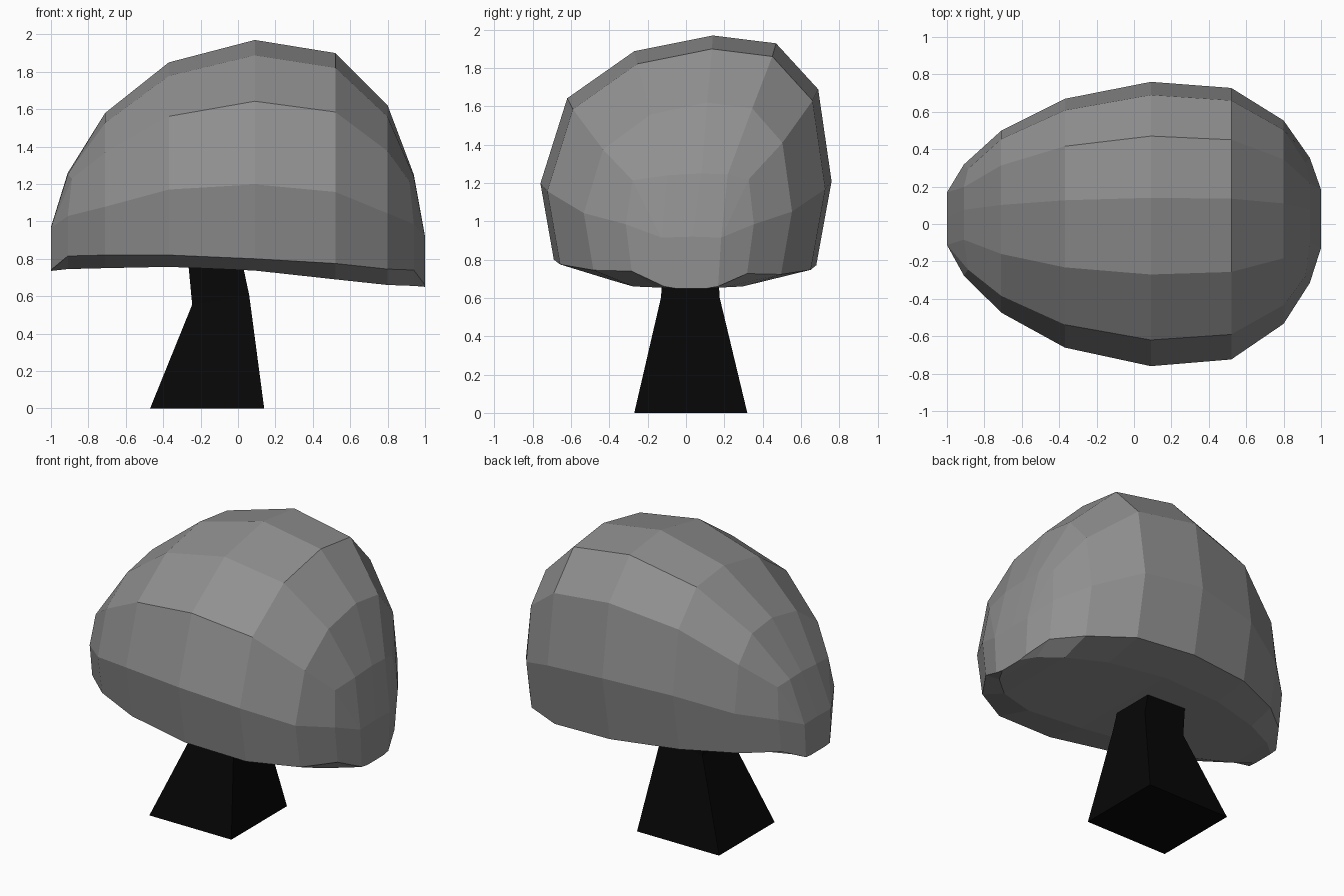
import bpy, bmesh

if "Cube" in bpy.data.objects:
    bpy.data.objects.remove(bpy.data.objects["Cube"])


def loft(name, rings, shade):
    """Skin a list of closed rings, cap both ends and give it a grey shade."""
    bm = bmesh.new()
    loops = [[bm.verts.new(p) for p in ring] for ring in rings]
    for a, b in zip(loops, loops[1:]):
        n = len(a)
        for i in range(n):
            j = (i + 1) % n
            bm.faces.new((a[i], a[j], b[j], b[i]))
    bm.faces.new(loops[0])
    bm.faces.new(loops[-1])
    bmesh.ops.remove_doubles(bm, verts=bm.verts, dist=0.001)
    bmesh.ops.recalc_face_normals(bm, faces=bm.faces)
    mesh = bpy.data.meshes.new(name)
    bm.to_mesh(mesh)
    bm.free()
    obj = bpy.data.objects.new(name, mesh)
    bpy.context.collection.objects.link(obj)
    mat = bpy.data.materials.new(name + "_grey")
    mat.diffuse_color = (shade, shade, shade, 1)
    mat.use_nodes = True
    mat.node_tree.nodes["Principled BSDF"].inputs["Base Color"].default_value = mat.diffuse_color
    mesh.materials.append(mat)
    return obj


# Canopy cross-sections: y, and height as a fraction rim -> top
middle = [(-0.69, 0), (-0.76, 0.34), (-0.62, 0.72), (-0.27, 0.93), (0.14, 1),
          (0.47, 0.965), (0.69, 0.76), (0.76, 0.35), (0.68, -0.025)]
# Boxier ring near each end, and the small end cap where rows merge
boxy = [(-0.69, 0), (-0.76, 0.48), (-0.68, 0.93), (-0.27, 0.98), (0.14, 1),
        (0.45, 0.99), (0.70, 0.94), (0.76, 0.48), (0.68, -0.025)]
cap = [(-0.69, 0)] + [(-0.76, 0.98)] * 3 + [(0.03, 1)] + [(0.76, 0.98)] * 3 + [(0.68, 0)]

# Stations along x: section, x, width scale, rim z, top z, underside z
stations = [(cap, -1.0, 0.185, 0.74, 0.97, 0.735), (boxy, -0.91, 0.39, 0.815, 1.26, 0.745),
            (middle, -0.71, 0.64, 0.82, 1.58, 0.75), (middle, -0.37, 0.875, 0.82, 1.85, 0.757),
            (middle, 0.09, 1.0, 0.80, 1.97, 0.737), (middle, 0.52, 0.955, 0.775, 1.90, 0.69),
            (middle, 0.80, 0.715, 0.745, 1.62, 0.66), (boxy, 0.94, 0.44, 0.74, 1.25, 0.655),
            (cap, 1.0, 0.205, 0.66, 0.92, 0.65)]
rings = []
for sec, x, s, rim, top, under in stations:
    shift = 0.035 * (1 - s)
    # the shoulder corners of the boxy rings sit slightly inward
    ring = [(x * (0.975 if sec is boxy and i in (2, 6) else 1), y * s + shift,
             rim + f * (top - rim)) for i, (y, f) in enumerate(sec)]
    ring += [(x, y * s + shift, under) for y in (0.40, -0.40)]
    rings.append(ring)
loft("canopy", rings, 0.28)

# Tapered, leaning trunk: x range, y range, z on the left and right side
levels = [(-0.47, 0.14, -0.27, 0.32, 0, 0), (-0.245, 0.06, -0.13, 0.175, 0.555, 0.605),
          (-0.27, 0.01, -0.12, 0.165, 0.82, 0.84)]
loft("trunk", [[(x0, y0, zl), (x1, y0, zr), (x1, y1, zr), (x0, y1, zl)]
               for x0, x1, y0, y1, zl, zr in levels], 0.002)
